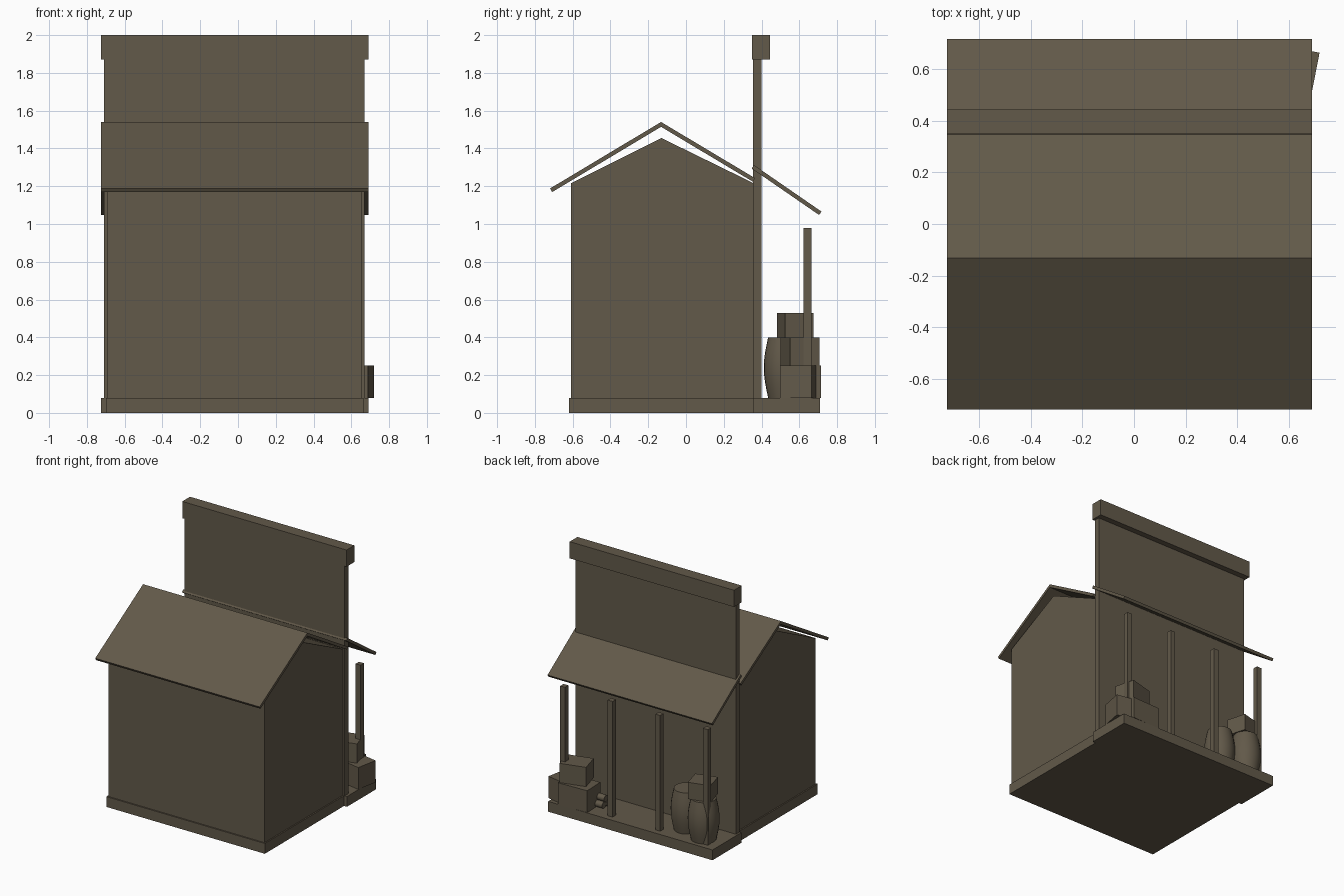
import bpy, bmesh, math
from mathutils import Matrix, Vector

default = bpy.data.objects.get("Cube")
if default:
    bpy.data.objects.remove(default, do_unlink=True)

# One weathered wood colour for everything
wood = bpy.data.materials.new("weathered_wood")
wood.use_nodes = True
colour = (0.122, 0.1, 0.067, 1)
wood.diffuse_color = colour
bsdf = next(n for n in wood.node_tree.nodes if n.type == 'BSDF_PRINCIPLED')
bsdf.inputs["Base Color"].default_value = colour
bsdf.inputs["Roughness"].default_value = 0.9


def finish(name, bm):
    bmesh.ops.recalc_face_normals(bm, faces=bm.faces)
    mesh = bpy.data.meshes.new(name)
    bm.to_mesh(mesh)
    bm.free()
    mesh.materials.append(wood)
    ob = bpy.data.objects.new(name, mesh)
    bpy.context.collection.objects.link(ob)
    return ob


def smooth(ob):
    bpy.ops.object.select_all(action='DESELECT')
    ob.select_set(True)
    bpy.context.view_layer.objects.active = ob
    bpy.ops.object.shade_smooth_by_angle(angle=math.radians(40))


def box(name, centre, size, turn=0):
    bm = bmesh.new()
    bmesh.ops.create_cube(bm, size=1)
    bmesh.ops.transform(bm, verts=bm.verts, matrix=Matrix.Translation(centre)
                        @ Matrix.Rotation(math.radians(turn), 4, 'Z')
                        @ Matrix.Diagonal((*size, 1)))
    return finish(name, bm)


def span(name, x, y, z):
    """Box given by its extent on each axis."""
    ranges = (x, y, z)
    return box(name, [(a + b) / 2 for a, b in ranges], [b - a for a, b in ranges])


def extrude_x(name, profile, x0, x1):
    """Extrude a (y, z) profile along x."""
    bm = bmesh.new()
    face = bm.faces.new([bm.verts.new((x0, y, z)) for y, z in profile])
    out = bmesh.ops.extrude_face_region(bm, geom=[face])
    moved = [v for v in out["geom"] if isinstance(v, bmesh.types.BMVert)]
    bmesh.ops.translate(bm, verts=moved, vec=(x1 - x0, 0, 0))
    return finish(name, bm)


def roof_slab(name, a, b, thick=0.022):
    a, b = Vector(a), Vector(b)
    along = (b - a).normalized()
    down = Vector((along.y, -along.x)) * thick
    extrude_x(name, [a, b, b + down, a + down], LEFT, RIGHT)


def barrel(name, x, y, z0=0.08, height=0.32, end=0.09, belly=0.113, sides=24, rings=8):
    bm = bmesh.new()
    loops = []
    for i in range(rings + 1):
        t = i / rings
        r = end + (belly - end) * math.sin(math.pi * t)
        loops.append([bm.verts.new((x + r * math.cos(math.tau * k / sides),
                                    y + r * math.sin(math.tau * k / sides),
                                    z0 + height * t)) for k in range(sides)])
    for low, high in zip(loops, loops[1:]):
        for k in range(sides):
            n = (k + 1) % sides
            bm.faces.new((low[k], low[n], high[n], high[k]))
    bm.faces.new(loops[0])
    bm.faces.new(loops[-1])
    smooth(finish(name, bm))


def log(name, y, z, x0=0.3, x1=0.5, radius=0.025):
    bm = bmesh.new()
    bmesh.ops.create_cone(bm, cap_ends=True, segments=12, radius1=radius,
                          radius2=radius, depth=x1 - x0)
    bmesh.ops.transform(bm, verts=bm.verts,
                        matrix=Matrix.Translation(((x0 + x1) / 2, y, z))
                        @ Matrix.Rotation(math.pi / 2, 4, 'Y'))
    smooth(finish(name, bm))


LEFT, RIGHT = -0.725, 0.69
MID = (LEFT + RIGHT) / 2

# Foundations
span("house_base", (-0.70, 0.665), (-0.62, 0.36), (0, 0.08))
span("porch_floor", (LEFT, RIGHT), (0.355, 0.71), (0, 0.08))

# Gabled house body
extrude_x("house_walls", [(-0.61, 0.08), (0.36, 0.08), (0.36, 1.215),
                          (-0.13, 1.455), (-0.61, 1.215)], -0.69, 0.655)

# Tall false wall with its cap
span("false_wall", (-0.71, 0.67), (0.355, 0.40), (0.08, 1.9))
span("false_wall_cap", (LEFT, RIGHT), (0.35, 0.445), (1.87, 2.0))

# Roofs
roof_slab("main_roof_front", (-0.72, 1.188), (-0.132, 1.54))
roof_slab("main_roof_back", (-0.132, 1.54), (0.365, 1.243))
roof_slab("porch_roof", (0.36, 1.312), (0.717, 1.066))

# Porch posts
for i in range(4):
    x = MID + (i - 1.5) * 0.41
    box(f"porch_post_{i + 1}", (x, 0.644, 0.53), (0.042, 0.042, 0.90))

# Stacked crates on the left of the porch
box("end_crate", (0.62, 0.597, 0.165), (0.17, 0.17, 0.17), -11)
box("long_crate", (0.482, 0.625, 0.165), (0.245, 0.17, 0.17), 2)
box("upper_crate", (0.52, 0.603, 0.325), (0.20, 0.16, 0.15), 15)

# Small log pile beside the crates
for i, (y, z) in enumerate([(0.53, 0.105), (0.58, 0.105), (0.555, 0.148)]):
    log(f"log_{i + 1}", y, z)

# Barrels on the right, one carrying a crate
barrel("inner_barrel", -0.373, 0.525)
barrel("outer_barrel", -0.565, 0.59)
box("barrel_crate", (-0.55, 0.578, 0.465), (0.17, 0.155, 0.13), 15)
